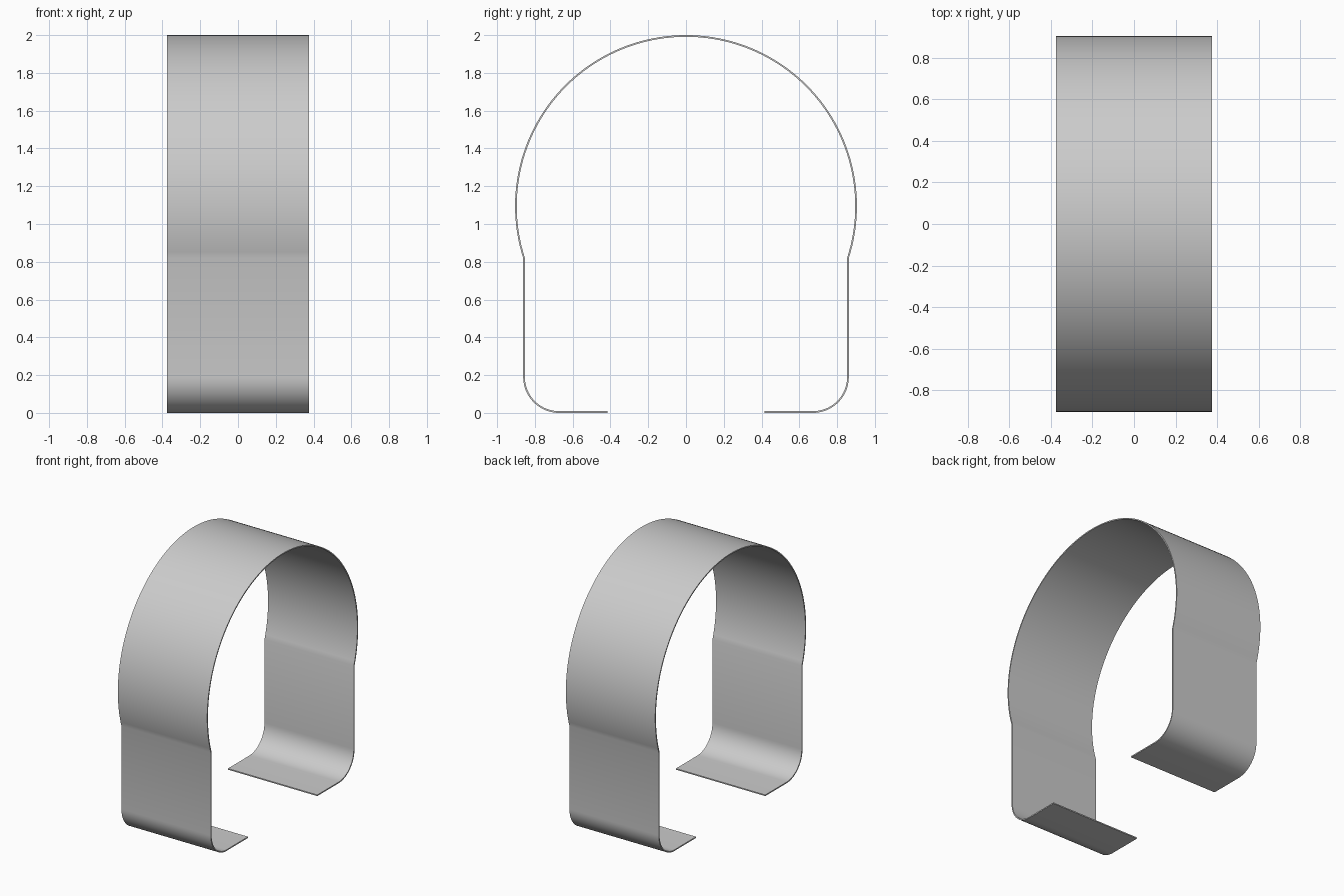
import bpy, bmesh
from math import sin, cos, pi, radians, asin, sqrt

HALF_WIDTH = 0.375
THICK = 0.009
ARC_R, ARC_Z = 0.905, 1.095     # big upper hoop
SIDE_Y = 0.862                  # straight legs
BEND_R = 0.19                   # lower corner bends
FOOT_Y = 0.415                  # free ends of the feet

cube = bpy.data.objects.get("Cube")
if cube:
    bpy.data.objects.remove(cube, do_unlink=True)

steel = bpy.data.materials.new("grey steel")
steel.use_nodes = True
colour = (0.6, 0.6, 0.6, 1)
steel.diffuse_color = colour
steel.node_tree.nodes["Principled BSDF"].inputs["Base Color"].default_value = colour


def arc(cy, cz, r, start, end, steps):
    angles = [start + (end - start) * i / steps for i in range(steps + 1)]
    return [(cy + r * cos(a), cz + r * sin(a)) for a in angles]


def strip_profile(inset):
    """Path from one foot, over the hoop, to the other foot."""
    r, side = ARC_R - inset, SIDE_Y - inset
    bend = BEND_R - inset
    cy = SIDE_Y - BEND_R
    dip = asin(sqrt(r * r - side * side) / r)
    right = [(FOOT_Y, inset)] + arc(cy, BEND_R, bend, -pi / 2, 0, 16)
    left = [(-y, z) for y, z in reversed(right)]
    return right + arc(0, ARC_Z, r, -dip, pi + dip, 96) + left


# Bent flat band: outer and inner skins joined across the width
bm = bmesh.new()
skins = [strip_profile(0), strip_profile(THICK)]
rings = []
for (yo, zo), (yi, zi) in zip(*skins):
    corners = [(-HALF_WIDTH, yo, zo), (HALF_WIDTH, yo, zo),
               (HALF_WIDTH, yi, zi), (-HALF_WIDTH, yi, zi)]
    rings.append([bm.verts.new(c) for c in corners])
for a, b in zip(rings, rings[1:]):
    for i in range(4):
        j = (i + 1) % 4
        bm.faces.new((a[i], a[j], b[j], b[i]))
bm.faces.new(rings[0])
bm.faces.new(rings[-1])
bmesh.ops.recalc_face_normals(bm, faces=bm.faces[:])

mesh = bpy.data.meshes.new("clip_band")
bm.to_mesh(mesh)
bm.free()
mesh.materials.append(steel)
band = bpy.data.objects.new("clip_band", mesh)
bpy.context.collection.objects.link(band)

bpy.ops.object.select_all(action='DESELECT')
band.select_set(True)
bpy.context.view_layer.objects.active = band
bpy.ops.object.shade_smooth_by_angle(angle=radians(30))
